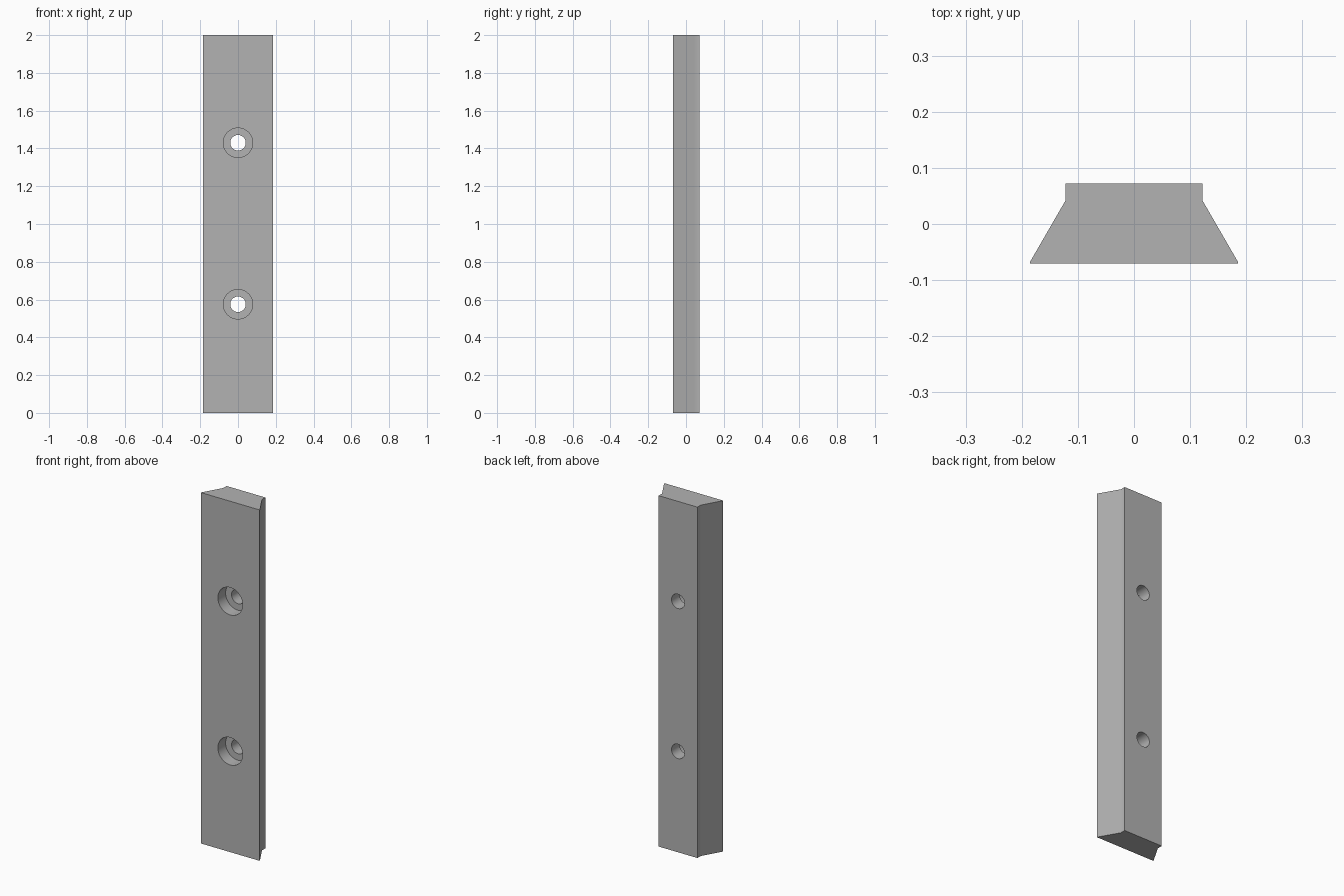
import bpy, bmesh, math
from mathutils import Matrix

cube = bpy.data.objects.get("Cube")
if cube:
    bpy.data.objects.remove(cube, do_unlink=True)

HEIGHT = 2.0
FRONT_Y, BACK_Y = -0.07, 0.072
HOLE_HEIGHTS = (0.575, 1.43)

grey = bpy.data.materials.new("plain grey")
grey.use_nodes = True
colour = (0.45, 0.45, 0.45, 1)
grey.diffuse_color = colour
grey.node_tree.nodes["Principled BSDF"].inputs["Base Color"].default_value = colour


def add_object(name, bm):
    bmesh.ops.recalc_face_normals(bm, faces=bm.faces)
    mesh = bpy.data.meshes.new(name)
    bm.to_mesh(mesh)
    bm.free()
    mesh.materials.append(grey)
    obj = bpy.data.objects.new(name, mesh)
    bpy.context.collection.objects.link(obj)
    return obj


def add_cutter(name, radius, y0, y1):
    """Cylinders along y at each hole height."""
    bm = bmesh.new()
    for z in HOLE_HEIGHTS:
        place = Matrix.Translation((0, (y0 + y1) / 2, z)) @ Matrix.Rotation(math.pi / 2, 4, 'X')
        bmesh.ops.create_cone(bm, cap_ends=True, segments=48, radius1=radius,
                              radius2=radius, depth=y1 - y0, matrix=place)
    return add_object(name, bm)


# Dovetail bar: mirrored half profile extruded upwards
half = [(0.185, FRONT_Y), (0.185, FRONT_Y + 0.003), (0.122, 0.042), (0.122, BACK_Y)]
outline = half + [(-x, y) for x, y in reversed(half)]
bm = bmesh.new()
base = bm.faces.new([bm.verts.new((x, y, 0)) for x, y in outline])
top = bmesh.ops.extrude_face_region(bm, geom=[base])
bmesh.ops.translate(bm, vec=(0, 0, HEIGHT),
                    verts=[v for v in top["geom"] if isinstance(v, bmesh.types.BMVert)])
bar = add_object("dovetail_bar", bm)

# Counterbored screw holes
bpy.context.view_layer.objects.active = bar
bar.select_set(True)
for name, radius, y0, y1 in (("counterbore_cutter", 0.078, FRONT_Y - 0.1, 0.0),
                             ("screw_hole_cutter", 0.041, FRONT_Y - 0.1, BACK_Y + 0.1)):
    cutter = add_cutter(name, radius, y0, y1)
    mod = bar.modifiers.new(name, 'BOOLEAN')
    mod.operation = 'DIFFERENCE'
    mod.solver = 'EXACT'
    mod.object = cutter
    bpy.ops.object.modifier_apply(modifier=mod.name)
    bpy.data.objects.remove(cutter, do_unlink=True)

# Smooth hole walls and flanks, sharp edges elsewhere
bpy.ops.object.shade_smooth_by_angle(angle=math.radians(31))
